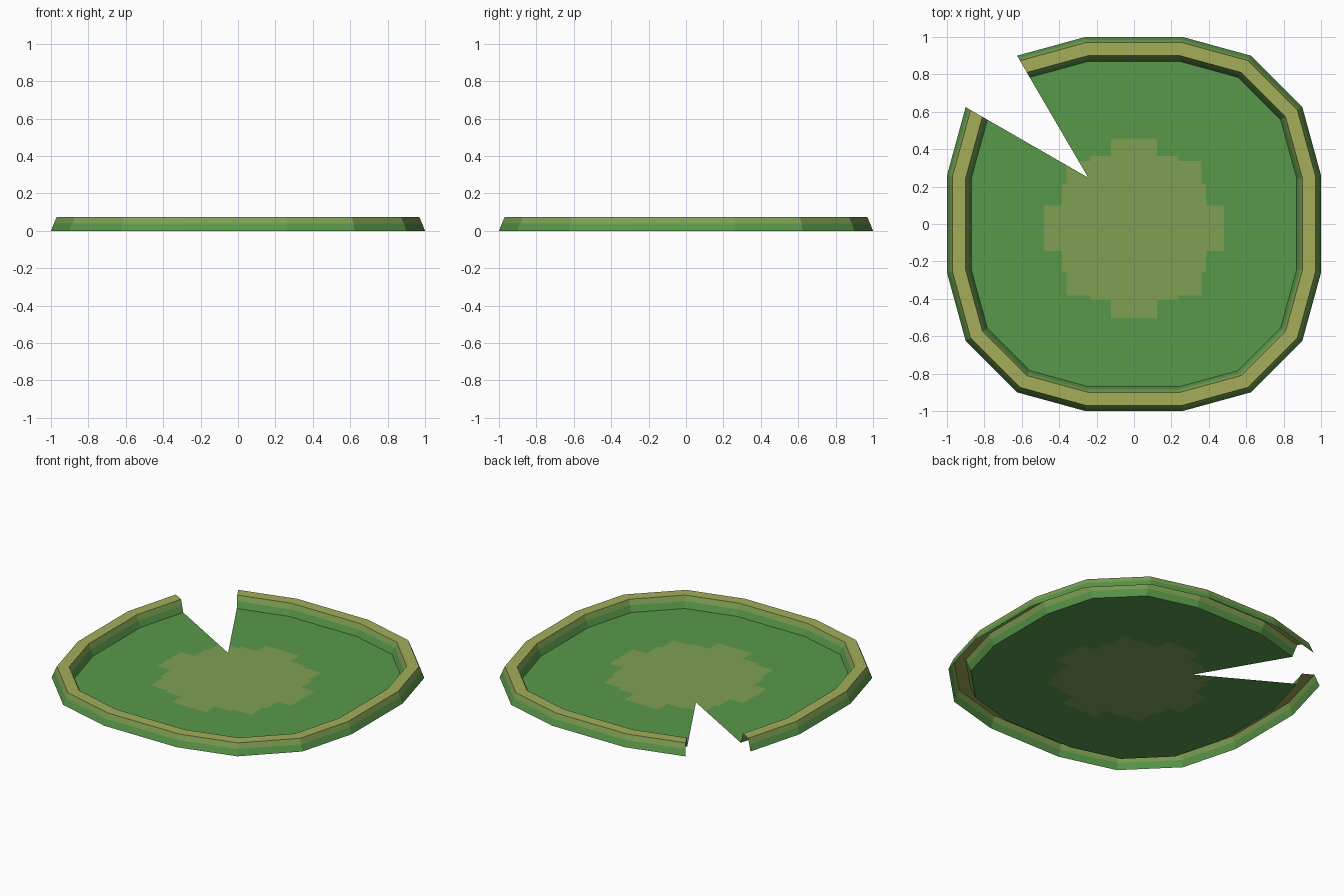
import bpy, bmesh
from mathutils import Vector

if "Cube" in bpy.data.objects:
    bpy.data.objects.remove(bpy.data.objects["Cube"])


def material(name, rgb):
    lin = [((c / 255 + 0.055) / 1.055) ** 2.4 for c in rgb]
    m = bpy.data.materials.new(name)
    m.diffuse_color = (*lin, 1)
    m.use_nodes = True
    m.node_tree.nodes["Principled BSDF"].inputs["Base Color"].default_value = m.diffuse_color
    return m


GREEN = material("leaf green", (89, 152, 74))
OLIVE = material("olive green", (127, 160, 82))
YELLOW = material("yellow olive", (164, 174, 90))


def outline(d):
    """Rounded-square outline inset by d, running from one notch corner round to the other."""
    s, e = 0.26 - 0.135 * d, 1 - d
    bx, by = 0.625 - 0.519 * d, 0.9 - 0.895 * d
    pts = []
    quarter = [(e, -s), (e, s), (by, bx), (bx, by)]
    for _ in range(4):
        pts += quarter
        quarter = [(-y, x) for x, y in quarter]
    return pts[7:] + pts[:7]


def finish(bm, name, mats):
    me = bpy.data.meshes.new(name)
    bm.to_mesh(me)
    bm.free()
    for m in mats:
        me.materials.append(m)
    ob = bpy.data.objects.new(name, me)
    bpy.context.collection.objects.link(ob)


# Raised rim: hollow folded strip, open underneath and at the notch
profile = [(0, 0), (0.016, 0.04), (0.03, 0.073), (0.1, 0.073), (0.114, 0.04), (0.13, 0)]
strip_mats = [0, 1, 2, 1, 0]
bm = bmesh.new()
rings = [[bm.verts.new((x, y, z)) for x, y in outline(d)] for d, z in profile]
for lo, hi, mi in zip(rings, rings[1:], strip_mats):
    for i in range(len(lo) - 1):
        bm.faces.new((lo[i], lo[i + 1], hi[i + 1], hi[i])).material_index = mi
finish(bm, "pad_rim", [GREEN, OLIVE, YELLOW])

# Pad floor: fan of triangles from the tip of the notch
bm = bmesh.new()
tip = bm.verts.new((-0.245, 0.248, 0))
edge = [bm.verts.new((x, y, 0)) for x, y in outline(0.13)]
for a, b in zip(edge, edge[1:]):
    bm.faces.new((tip, a, b))

# Stepped centre patch: cut the floor along the step lines, colour the inside
steps = [0.122, 0.235, 0.36, 0.385, 0.48]
cy = -0.022
for v in steps:
    for sign in (-1, 1):
        for co, no in (((sign * v, 0, 0), (1, 0, 0)), ((0, cy + sign * v, 0), (0, 1, 0))):
            bmesh.ops.bisect_plane(bm, geom=bm.verts[:] + bm.edges[:] + bm.faces[:],
                                   dist=1e-5, plane_co=Vector(co), plane_no=Vector(no))
for f in bm.faces:
    c = f.calc_center_median()
    if any(abs(c.x) < w and abs(c.y - cy) < h for w, h in zip(steps, reversed(steps))):
        f.material_index = 1
finish(bm, "pad_floor", [GREEN, OLIVE])
